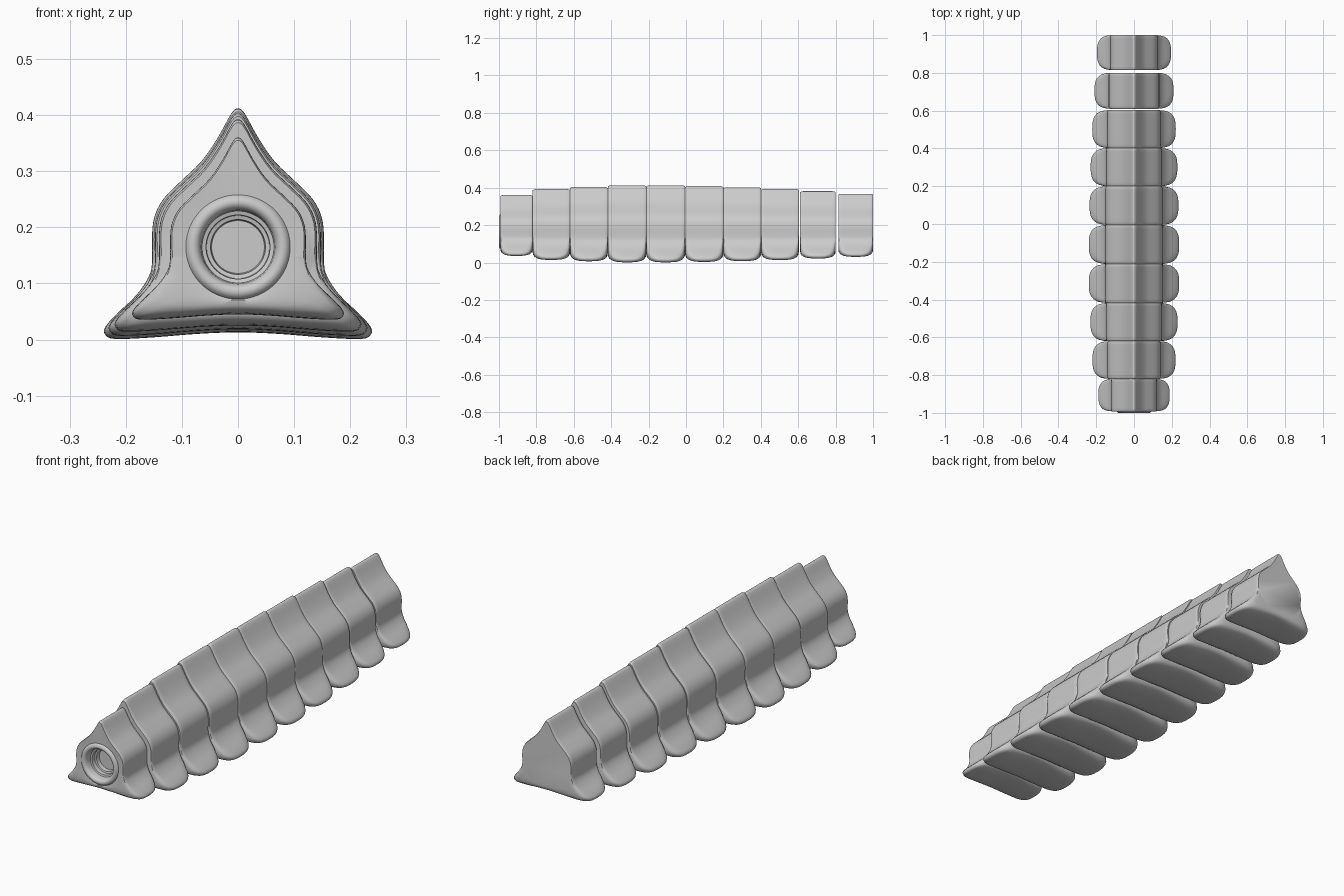
import bpy, bmesh, math
from mathutils import Vector

if "Cube" in bpy.data.objects:
    bpy.data.objects.remove(bpy.data.objects["Cube"])

CZ = 0.165  # height of the body axis

# Half cross-section: shared upper body, then the flared foot or the rounded belly
UPPER = [(0, .412), (.012, .403), (.036, .36), (.065, .318), (.1, .284),
         (.132, .252), (.148, .222), (.153, .19)]
FOOT = UPPER + [(.153, .145), (.158, .112), (.182, .078), (.215, .047), (.237, .022),
                (.236, .008), (.218, .001), (.15, .004), (.075, .010), (0, .013)]
BELLY = UPPER + [(.152, .155), (.151, .138), (.148, .12), (.141, .1), (.13, .082),
                 (.115, .067), (.096, .056), (.07, .048), (.036, .043), (0, .042)]


def smooth_loop(half, steps=3):
    """Mirror a half profile and run a smooth closed curve through it."""
    pts = half + [(-x, z) for x, z in reversed(half[1:-1])]
    pts = [Vector(p) for p in pts]
    n, out = len(pts), []
    for i in range(n):
        a, b, c, d = (pts[(i + k) % n] for k in (-1, 0, 1, 2))
        for s in range(steps):
            t = s / steps
            out.append(0.5 * (2 * b + (c - a) * t + (2 * a - 5 * b + 4 * c - d) * t * t
                              + (3 * b - a - 3 * c + d) * t ** 3))
    return out


foot_loop, belly_loop = smooth_loop(FOOT), smooth_loop(BELLY)


def section(v, scale):
    """Cross-section at v (-1..1) along a segment; the feet round off at the ends."""
    v = min(1, abs(v))
    g = max(0, 1 - v ** 3) ** (1 / 3)
    rim = scale * (1 - 0.025 * (max(0, v - .88) / .12) ** 2)
    pts = []
    for f, b in zip(foot_loop, belly_loop):
        p = b.lerp(f, g)
        pts.append((p.x * rim, CZ + (p.y - CZ) * rim))
    return pts


def add_ring(bm, pts, y):
    return [bm.verts.new((x, y, z)) for x, z in pts]


def bridge(bm, a, b):
    n = len(a)
    for i in range(n):
        j = (i + 1) % n
        bm.faces.new((a[i], a[j], b[j], b[i]))


def make_segment(name, y0, y1, scale, mouth=None):
    bm = bmesh.new()
    mid, half, steps = (y0 + y1) / 2, (y1 - y0) / 2, 16
    rings = []
    for k in range(steps + 1):
        v = math.sin(math.pi / 2 * (2 * k / steps - 1))
        rings.append(add_ring(bm, section(v, scale), mid + v * half))
    for a, b in zip(rings, rings[1:]):
        bridge(bm, a, b)
    bm.faces.new(rings[-1])
    # Front end: a plain cap, or the concentric lip and stepped socket
    last = rings[0]
    if mouth:
        dirs = [Vector((v.co.x, v.co.z - CZ)).normalized() for v in last]
        for r, depth in mouth:
            ring = add_ring(bm, [(d.x * r, CZ + d.y * r) for d in dirs], y0 + depth)
            bridge(bm, ring, last)
            last = ring
    bm.faces.new(last)
    bmesh.ops.recalc_face_normals(bm, faces=bm.faces)
    mesh = bpy.data.meshes.new(name)
    bm.to_mesh(mesh)
    bm.free()
    mesh.shade_smooth()
    mesh.set_sharp_from_angle(angle=math.radians(40))
    obj = bpy.data.objects.new(name, mesh)
    bpy.context.collection.objects.link(obj)
    return obj


# Lip and socket: radius, depth behind the front face
MOUTH = [(.093, .002), (.09, -.003), (.085, -.007), (.079, -.008), (.073, -.006),
         (.068, 0), (.066, .006), (.064, .025), (.057, .027), (.056, .045),
         (.049, .047), (.047, .065)]

# Row of body segments, largest a little ahead of the middle
EDGES = [(-.992, -.82), (-.82, -.62), (-.62, -.418), (-.418, -.212), (-.212, -.005),
         (-.005, .2), (.2, .402), (.402, .603), (.61, .8), (.815, 1)]
SCALES = [.79, .92, .965, 1, 1, .985, .96, .925, .875, .82]
for i, ((y0, y1), s) in enumerate(zip(EDGES, SCALES)):
    make_segment(f"body_segment_{i + 1}", y0, y1, s, MOUTH if i == 0 else None)
